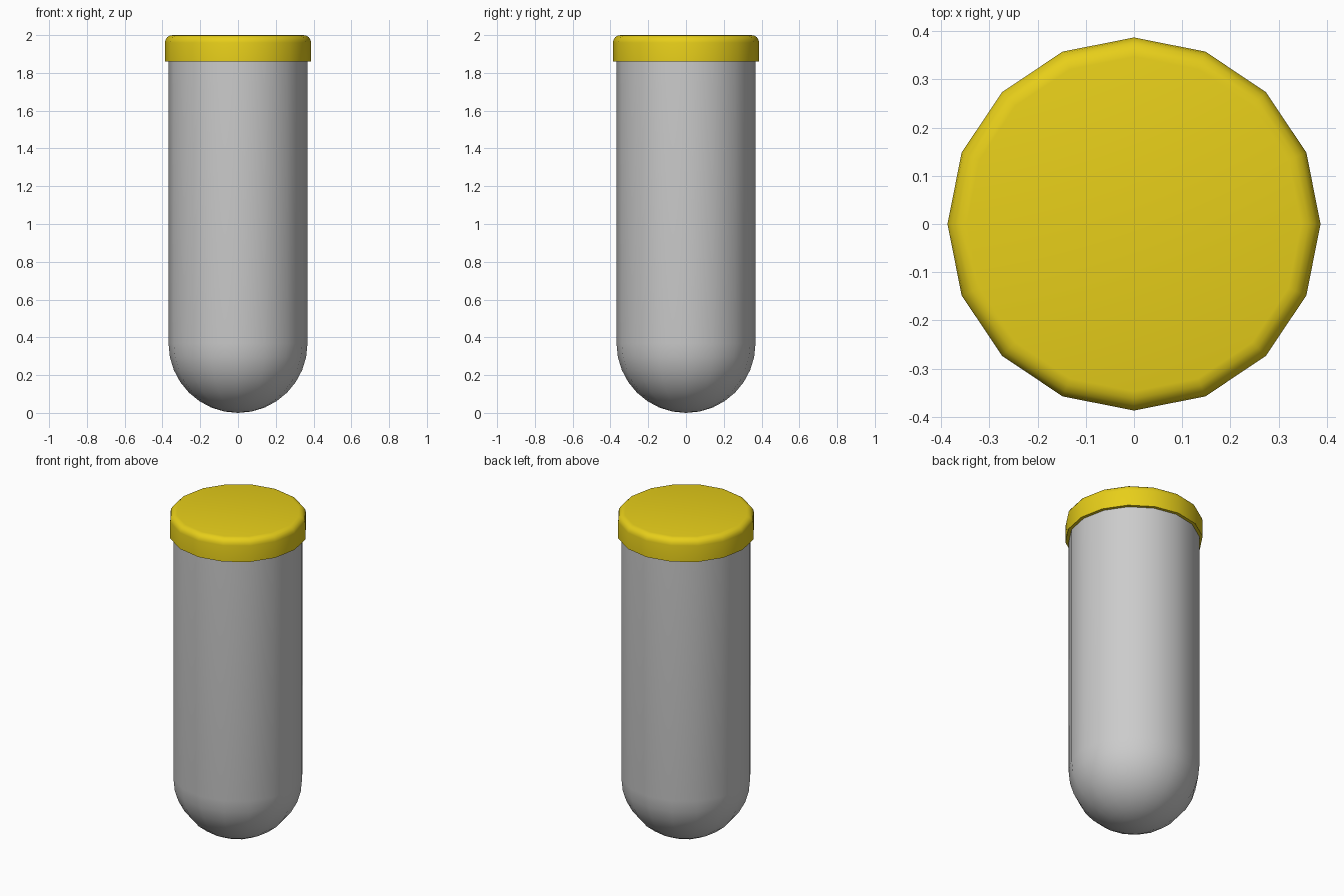
import bpy, bmesh, math

if "Cube" in bpy.data.objects:
    bpy.data.objects.remove(bpy.data.objects["Cube"])

SIDES = 16


def lathe(name, profile, angle):
    """Revolve (radius, z) points about z; radius 0 becomes a pole."""
    bm = bmesh.new()
    rings = []
    for r, z in profile:
        if r == 0:
            rings.append([bm.verts.new((0, 0, z))] * SIDES)
        else:
            rings.append([bm.verts.new((r * math.cos(i * math.tau / SIDES),
                                        r * math.sin(i * math.tau / SIDES), z))
                          for i in range(SIDES)])
    for a, b in zip(rings, rings[1:]):
        for i in range(SIDES):
            j = (i + 1) % SIDES
            corners = list(dict.fromkeys((a[i], a[j], b[j], b[i])))
            bm.faces.new(corners)
    bmesh.ops.recalc_face_normals(bm, faces=bm.faces)
    mesh = bpy.data.meshes.new(name)
    bm.to_mesh(mesh)
    bm.free()
    obj = bpy.data.objects.new(name, mesh)
    bpy.context.collection.objects.link(obj)
    bpy.ops.object.select_all(action='DESELECT')
    obj.select_set(True)
    bpy.context.view_layer.objects.active = obj
    bpy.ops.object.shade_smooth_by_angle(angle=math.radians(angle))
    return obj


# Round-bottomed tube
R, STEPS = 0.368, 8
dome = [(0, 0)]
for k in range(1, STEPS + 1):
    t = k / STEPS * math.pi / 2
    dome.append((R * math.sin(t), R - R * math.cos(t)))
lathe("tube", dome + [(R, 1.93), (0, 1.93)], 40)

# Cap with a rounded top edge
C, B = 0.387, 0.04
edge = [(C - B + B * math.cos(k * math.pi / 8), 2 - B + B * math.sin(k * math.pi / 8))
        for k in range(5)]
cap = lathe("cap", [(0, 1.93), (R - 0.004, 1.93), (R - 0.004, 1.86), (C, 1.86)] + edge + [(0, 2)], 40)
yellow = bpy.data.materials.new("yellow")
yellow.diffuse_color = (0.80, 0.62, 0.01, 1)
yellow.use_nodes = True
yellow.node_tree.nodes["Principled BSDF"].inputs["Base Color"].default_value = yellow.diffuse_color
cap.data.materials.append(yellow)
